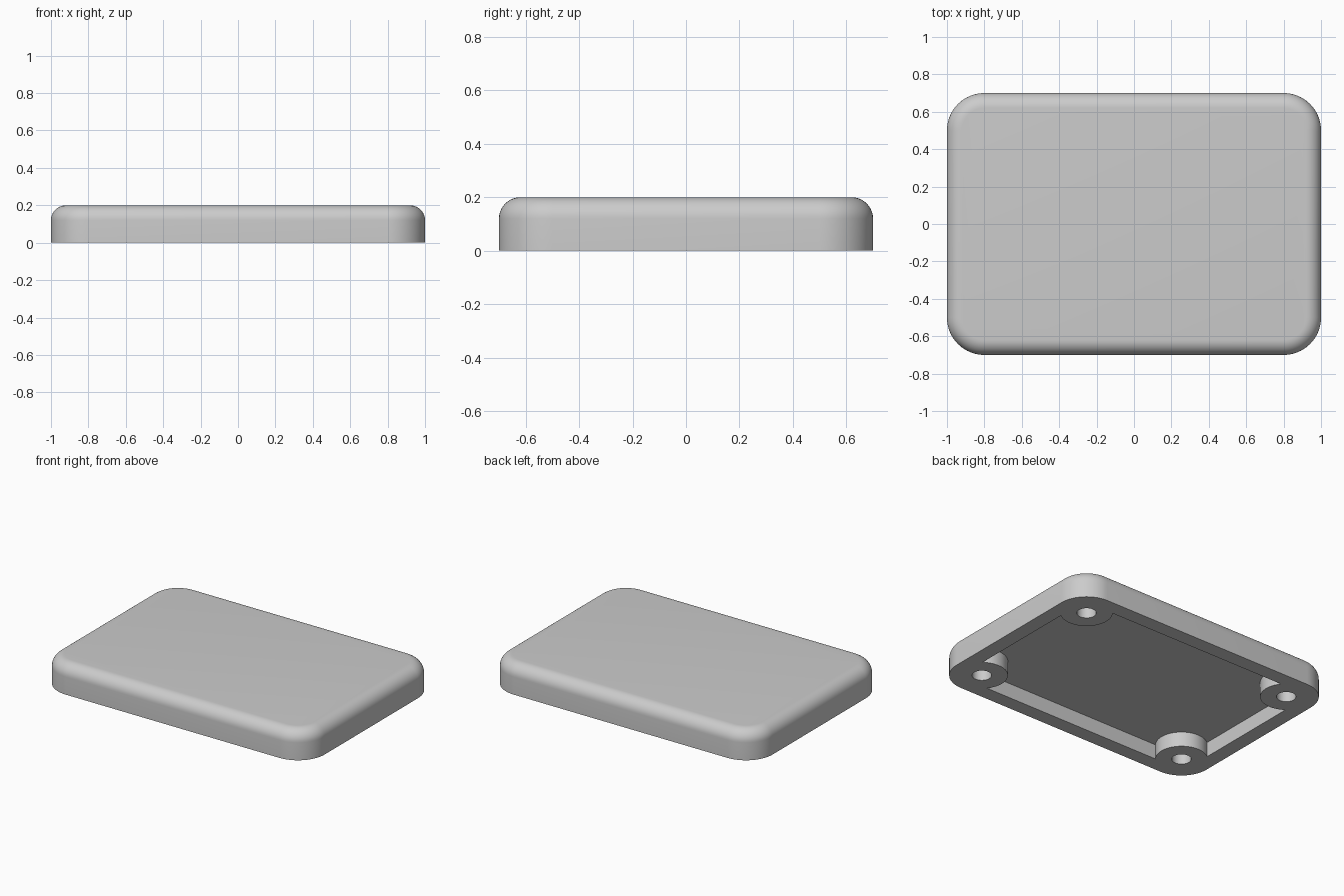
import bpy, bmesh, math

if "Cube" in bpy.data.objects:
    bpy.data.objects.remove(bpy.data.objects["Cube"], do_unlink=True)

HALF_X, HALF_Y, HEIGHT = 1.0, 0.7, 0.2
CORNER, FILLET = 0.2, 0.08
WALL, DEPTH = 0.1, 0.1
BOSS_R, HOLE_R = 0.16, 0.06
CX, CY = HALF_X - CORNER, HALF_Y - CORNER
CORNERS = [(1, 1), (-1, 1), (-1, -1), (1, -1)]


def make_object(name, bm):
    bmesh.ops.recalc_face_normals(bm, faces=bm.faces)
    mesh = bpy.data.meshes.new(name)
    bm.to_mesh(mesh)
    bm.free()
    obj = bpy.data.objects.new(name, mesh)
    bpy.context.collection.objects.link(obj)
    return obj


def prism(name, outline, z0, z1):
    bm = bmesh.new()
    face = bm.faces.new([bm.verts.new((x, y, z0)) for x, y in outline])
    top = bmesh.ops.extrude_face_region(bm, geom=[face])["geom"]
    verts = [g for g in top if isinstance(g, bmesh.types.BMVert)]
    bmesh.ops.translate(bm, verts=verts, vec=(0, 0, z1 - z0))
    return make_object(name, bm)


def arc(cx, cy, r, start, sweep, steps):
    return [(cx + r * math.cos(start + sweep * i / steps),
             cy + r * math.sin(start + sweep * i / steps)) for i in range(steps + 1)]


def mirrored(quarter):
    """Repeat a corner's points around all four corners, counter-clockwise."""
    points = []
    for sx, sy in CORNERS:
        part = [(sx * x, sy * y) for x, y in quarter]
        points += part if sx * sy > 0 else part[::-1]
    return points


# Rounded slab with a filleted top rim
outline = mirrored(arc(CX, CY, CORNER, 0, math.pi / 2, 16))
lid = prism("lid_shell", outline, 0, HEIGHT)
bm = bmesh.new()
bm.from_mesh(lid.data)
rim = [e for e in bm.edges if all(v.co.z > HEIGHT - 0.001 for v in e.verts)]
bmesh.ops.bevel(bm, geom=rim, offset=FILLET, segments=10, profile=0.5, affect="EDGES")
bmesh.ops.recalc_face_normals(bm, faces=bm.faces)
bm.to_mesh(lid.data)
bm.free()

# Underside recess, scalloped so a round boss remains at each corner
reach = HALF_X - WALL - CX
start = -math.acos(reach / BOSS_R)
end = math.pi - math.asin(reach / BOSS_R) - 2 * math.pi
recess = mirrored(arc(CX, CY, BOSS_R, start, end - start, 32))
cutters = [prism("recess_cutter", recess, -0.1, DEPTH)]

# Blind screw hole in each boss
for sx, sy in CORNERS:
    circle = arc(sx * CX, sy * CY, HOLE_R, 0, 2 * math.pi, 32)[:-1]
    cutters.append(prism("hole_cutter", circle, -0.1, DEPTH))

bpy.ops.object.select_all(action="DESELECT")
bpy.context.view_layer.objects.active = lid
lid.select_set(True)
for cutter in cutters:
    cutter.hide_render = True
    mod = lid.modifiers.new("cut", "BOOLEAN")
    mod.operation, mod.solver, mod.object = "DIFFERENCE", "EXACT", cutter
    bpy.ops.object.modifier_apply(modifier=mod.name)
    bpy.data.objects.remove(cutter, do_unlink=True)

# Plain grey finish
grey = bpy.data.materials.new("plain_grey")
grey.use_nodes = True
colour = (0.6, 0.6, 0.6, 1)
grey.diffuse_color = colour
grey.node_tree.nodes["Principled BSDF"].inputs["Base Color"].default_value = colour
lid.data.materials.clear()
lid.data.materials.append(grey)
bpy.ops.object.shade_smooth_by_angle(angle=math.radians(30))
